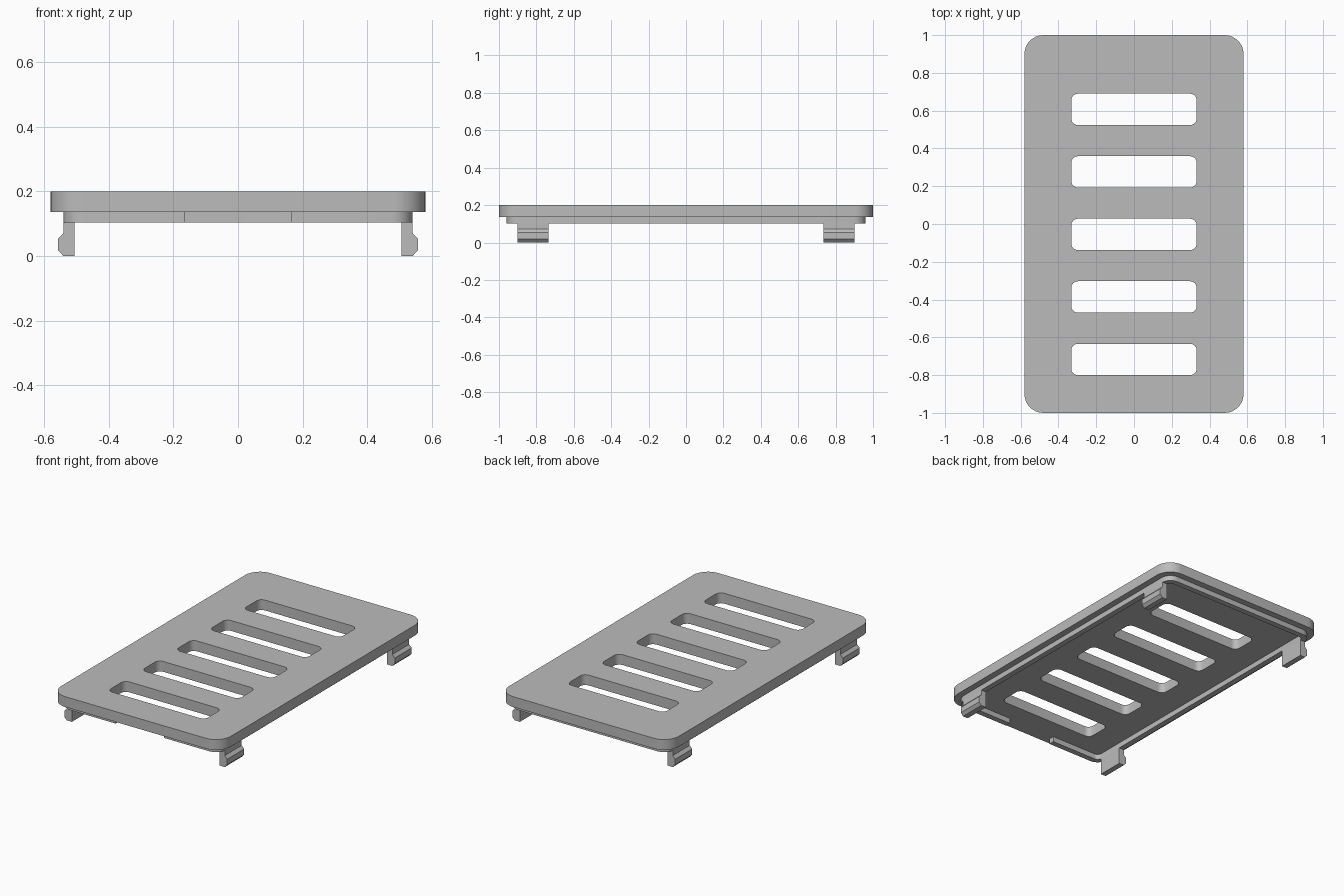
import bpy, bmesh
from math import sin, cos, pi, radians
from mathutils import Matrix

cube = bpy.data.objects.get("Cube")
if cube:
    bpy.data.objects.remove(cube, do_unlink=True)

grey = bpy.data.materials.new("plain grey")
grey.use_nodes = True
grey.diffuse_color = (0.5, 0.5, 0.5, 1)
grey.node_tree.nodes["Principled BSDF"].inputs["Base Color"].default_value = (0.5, 0.5, 0.5, 1)


def rounded(hx, hy, r, cy=0.0, steps=8):
    """Rounded rectangle, anticlockwise from the front edge's +x end."""
    pts = []
    for i, (sx, sy) in enumerate([(1, -1), (1, 1), (-1, 1), (-1, -1)]):
        for k in range(steps + 1):
            a = (i - 1) * pi / 2 + k / steps * pi / 2
            pts.append((sx * (hx - r) + r * cos(a), cy + sy * (hy - r) + r * sin(a)))
    return pts


def slab(name, outlines, depth, matrix):
    """Filled outlines (inner ones become holes) extruded to a solid mesh."""
    curve = bpy.data.curves.new(name, 'CURVE')
    curve.dimensions = '2D'
    curve.fill_mode = 'BOTH'
    curve.extrude = depth / 2
    for pts in outlines:
        spline = curve.splines.new('POLY')
        spline.points.add(len(pts) - 1)
        for p, (x, y) in zip(spline.points, pts):
            p.co = (x, y, 0, 1)
        spline.use_cyclic_u = True
    obj = bpy.data.objects.new(name, curve)
    bpy.context.collection.objects.link(obj)
    bpy.ops.object.select_all(action='DESELECT')
    obj.select_set(True)
    bpy.context.view_layer.objects.active = obj
    bpy.ops.object.convert(target='MESH')
    obj = bpy.context.view_layer.objects.active
    obj.name = name
    # Weld the caps to the walls and place the part
    bm = bmesh.new()
    bm.from_mesh(obj.data)
    bmesh.ops.remove_doubles(bm, verts=bm.verts, dist=0.0001)
    bmesh.ops.transform(bm, matrix=matrix, verts=bm.verts)
    bmesh.ops.recalc_face_normals(bm, faces=bm.faces)
    bm.to_mesh(obj.data)
    bm.free()
    obj.data.materials.clear()
    obj.data.materials.append(grey)
    bpy.ops.object.shade_smooth_by_angle(angle=radians(30))
    return obj


TOP, LEDGE, RIM = 0.2, 0.136, 0.103

# Cover plate with five slots
slots = [rounded(0.332, 0.083, 0.035, -0.055 + 0.331 * i, 6) for i in range(-2, 3)]
slab("cover_plate", [rounded(0.58, 1.0, 0.1)] + slots, TOP - LEDGE,
     Matrix.Translation((0, 0, (TOP + LEDGE) / 2)))

# Thin rim underneath, open in the middle of the front
gap, wall, hx, hy = 0.165, 0.035, 0.54, 0.96
outer = rounded(hx, hy, 0.065)
inner = rounded(hx - wall, hy - wall, 0.03)
path = ([(gap, -hy)] + outer + [(-gap, -hy), (-gap, wall - hy)]
        + inner[::-1] + [(gap, wall - hy)])
slab("under_rim", [path], LEDGE - RIM, Matrix.Translation((0, 0, (LEDGE + RIM) / 2)))

# Four snap clips with outward catches
profile = [(0.505, 0), (0.54, 0), (0.557, 0.018), (0.557, 0.053),
           (0.54, 0.071), (0.54, RIM), (0.505, RIM)]
for side, sx in (("left", 1), ("right", -1)):
    for end, y in (("front", -0.818), ("back", 0.818)):
        slab(f"{end}_{side}_clip", [[(sx * x, z) for x, z in profile]], 0.165,
             Matrix.Translation((0, y, 0)) @ Matrix.Rotation(pi / 2, 4, 'X'))
